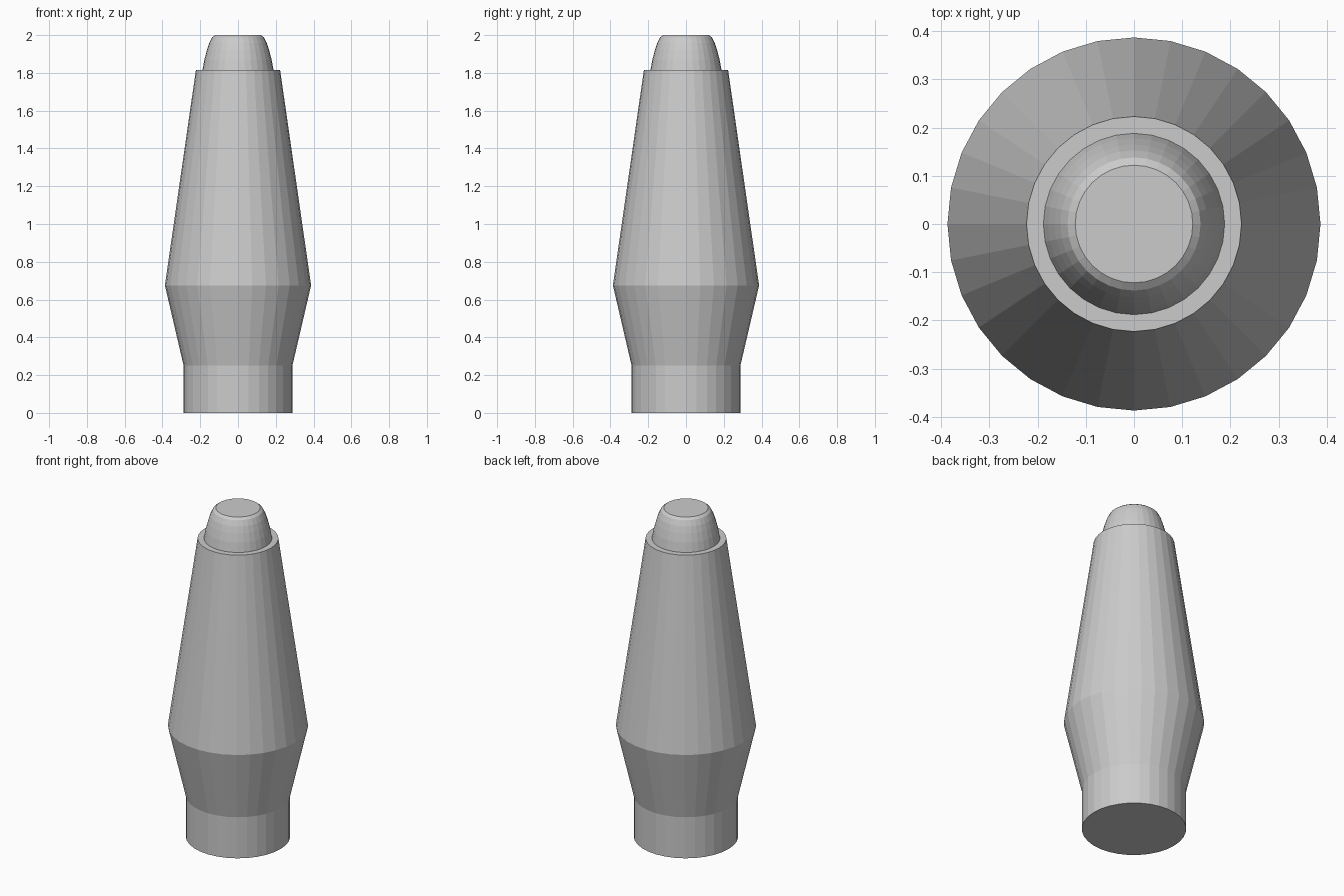
import bpy, bmesh, math

if "Cube" in bpy.data.objects:
    bpy.data.objects.remove(bpy.data.objects["Cube"])

SIDES = 32

grey = bpy.data.materials.new("light_grey")
grey.diffuse_color = (0.6, 0.6, 0.6, 1)
grey.use_nodes = True
grey.node_tree.nodes["Principled BSDF"].inputs["Base Color"].default_value = grey.diffuse_color


def lathe(name, profile):
    """Turn (radius, height) points around z into a closed, flat-faced solid."""
    bm = bmesh.new()
    rings = []
    for r, z in profile:
        rings.append([bm.verts.new((r * math.cos(2 * math.pi * i / SIDES),
                                    r * math.sin(2 * math.pi * i / SIDES), z))
                      for i in range(SIDES)])
    for low, high in zip(rings, rings[1:]):
        for i in range(SIDES):
            j = (i + 1) % SIDES
            bm.faces.new((low[i], low[j], high[j], high[i]))
    bm.faces.new(rings[0][::-1])
    bm.faces.new(rings[-1])
    mesh = bpy.data.meshes.new(name)
    bm.to_mesh(mesh)
    bm.free()
    mesh.materials.append(grey)
    obj = bpy.data.objects.new(name, mesh)
    bpy.context.collection.objects.link(obj)
    return obj


# Straight base, flared collar, long taper, step and rounded tip in one profile
lathe("turned_body", [
    (0.288, 0.0), (0.288, 0.25),
    (0.387, 0.675),
    (0.223, 1.815), (0.188, 1.815),
    (0.178, 1.87), (0.165, 1.92), (0.153, 1.957),
    (0.138, 1.988), (0.122, 2.0),
])
